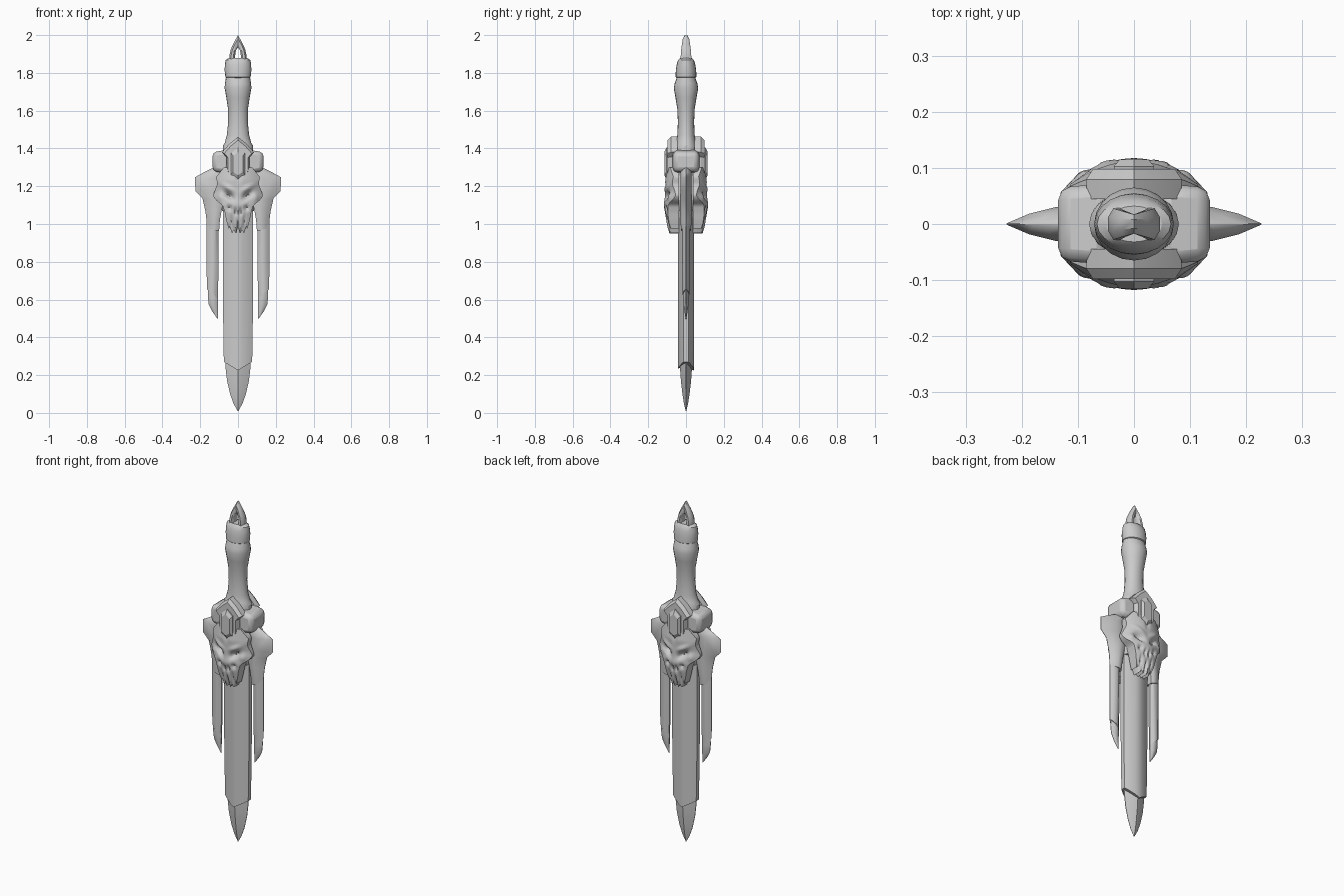
import bpy, bmesh, math

if "Cube" in bpy.data.objects:
    bpy.data.objects.remove(bpy.data.objects["Cube"])


def finish(name, bm, mirror=None, angle=32, bevel=0):
    bmesh.ops.recalc_face_normals(bm, faces=bm.faces)
    me = bpy.data.meshes.new(name)
    bm.to_mesh(me)
    bm.free()
    ob = bpy.data.objects.new(name, me)
    bpy.context.collection.objects.link(ob)
    bpy.ops.object.select_all(action='DESELECT')
    ob.select_set(True)
    bpy.context.view_layer.objects.active = ob
    if bevel:
        b = ob.modifiers.new("bevel", 'BEVEL')
        b.width, b.segments = bevel, 2
    if mirror is not None:
        m = ob.modifiers.new("mirror", 'MIRROR')
        m.use_axis = [i == mirror for i in range(3)]
    bpy.ops.object.shade_smooth_by_angle(angle=math.radians(angle))
    return ob


def loft(name, rings, **kw):
    bm = bmesh.new()
    vs = [[bm.verts.new(p) for p in r] for r in rings]
    n = len(rings[0])
    for a, b in zip(vs, vs[1:]):
        for i in range(n):
            bm.faces.new((a[i], a[(i + 1) % n], b[(i + 1) % n], b[i]))
    bm.faces.new(vs[0])
    bm.faces.new(vs[-1])
    return finish(name, bm, **kw)


def slab(name, rows, shape, **kw):
    """Rows are (x_a, z_a, x_b, z_b, half thickness); shape is thickness across."""
    rings = []
    for xa, za, xb, zb, th in rows:
        side = [(xa + (xb - xa) * t, th * f, za + (zb - za) * t) for t, f in shape]
        rings.append(side + [(x, -y, z) for x, y, z in reversed(side)])
    return loft(name, rings, **kw)


def lathe(name, rows, n=20, **kw):
    return loft(name, [[(rx * math.cos(2 * math.pi * i / n), ry * math.sin(2 * math.pi * i / n), z)
                        for i in range(n)] for z, rx, ry in rows], **kw)


def plate(name, half, y0, y1, inset=1.0, **kw):
    """Half outline mirrored in x, extruded from y0 to y1."""
    pts = half + [(-x, z) for x, z in reversed(half) if x > 0.001]
    cz = sum(z for x, z in pts) / len(pts)
    return loft(name, [[(x, y0, z) for x, z in pts],
                       [(x, y0 + (y1 - y0) * .65, z) for x, z in pts],
                       [(x * inset, y1, cz + (z - cz) * inset) for x, z in pts]], mirror=1, **kw)


def interp(table, z):
    for (z0, a), (z1, b) in zip(table, table[1:]):
        if z <= z0 and z >= z1:
            return a + (b - a) * (z0 - z) / (z0 - z1)
    return table[-1][1] if z < table[-1][0] else table[0][1]


# Blade: ridged bar whose lower end comes to a shallow V, and a leaf-shaped point
bm_rows = [(1.2, .08), (.9, .08), (.6, .08), (.27, .075)]
ridge = [(0, .3), (.12, .55), (.35, .92), (.5, 1), (.65, .92), (.88, .55), (1, .3)]
rings = []
for z, w in bm_rows:
    side = [((2 * t - 1) * w, .043 * f,
             z - (.045 * (1 - abs(2 * t - 1)) if z < .5 else 0)) for t, f in ridge]
    rings.append(side + [(x, -y, q) for x, y, q in reversed(side)])
loft("blade", rings, angle=25)
leaf = [(0, .06), (.25, .65), (.5, 1), (.75, .65), (1, .06)]
slab("blade_tip", [(-w, z, w, z, th) for z, w, th in
     [(.32, .066, .034), (.24, .066, .032), (.17, .058, .027), (.1, .042, .019),
      (.05, .024, .011), (.01, .002, .001)]], leaf)

# Side prongs with slanted ends and small claws
prong = [(0, .25), (.25, .9), (.5, 1), (.75, .75), (1, .1)]
slab("side_prong", [(.103, 1.05, .166, 1.05, .021), (.103, .8, .166, .8, .02),
                    (.106, .605, .165, .655, .018)], prong, mirror=0)
slab("prong_tip", [(.108, .66, .156, .68, .014), (.105, .6, .16, .62, .016),
                   (.107, .565, .155, .575, .013), (.107, .53, .138, .54, .008),
                   (.106, .498, .11, .5, .002)], prong, mirror=0)

# Flared guards
slab("side_guard", [(.07, 1.305, .135, 1.297, .022), (.07, 1.27, .18, 1.274, .029),
                    (.07, 1.24, .227, 1.248, .03), (.07, 1.18, .226, 1.175, .03),
                    (.075, 1.13, .188, 1.135, .031), (.085, 1.08, .173, 1.07, .031),
                    (.096, 1.02, .168, 1.03, .03), (.1, .962, .166, .98, .026)],
     [(0, .7), (.2, 1), (.45, 1), (.75, .6), (1, .04)], mirror=0, angle=40)

# Central hub and rounded shoulders
lathe("hub", [(1.07, .085, .06), (1.14, .1, .08), (1.3, .095, .085), (1.37, .08, .08),
              (1.395, .065, .06)], n=12)
bm = bmesh.new()
bmesh.ops.create_cube(bm, size=1)
for v in bm.verts:
    out = v.co.x > 0
    v.co = (.135 if out else .045, v.co.y * (.13 if out else .145),
            1.33 + v.co.z * (.1 if out else .13))
finish("shoulder", bm, mirror=0, bevel=.022, angle=40)

# Beast skull: sculpted height field with sockets, brow, snout and fangs
width = [(1.3, .075), (1.25, .115), (1.21, .11), (1.15, .133), (1.125, .115), (1.1, .082),
         (1.06, .07), (1.02, .062), (.97, .05)]
depth = [(1.3, .1), (1.23, .112), (1.17, .108), (1.1, .118), (1.06, .112), (1.0, .1), (.97, .088)]
features = [(.048, 1.15, .022, .014, -.032, .5), (.05, 1.19, .035, .012, .012, .5),
            (.013, 1.065, .008, .016, -.016, 0), (.045, 1.085, .012, .012, -.016, 0),
            (.095, 1.14, .016, .02, .01, 0), (.035, 1.01, .007, .03, -.01, 0),
            (0, 1.245, .012, .03, -.008, 0), (0, .99, .006, .025, -.01, 0)]
fang = [(1, .005), (.85, .012), (.62, -.022), (.45, .0), (.2, -.022), (0, .015)]
R, C = 34, 28
bm = bmesh.new()
grid = []
for r in range(R + 1):
    row = []
    for c in range(C + 1):
        u = 2 * c / C - 1
        z = 1.3 - .33 * r / R
        x = u * interp(width, z)
        y = interp(depth, z) - 3.2 * x * x
        for fx, fz, sx, sz, h, tilt in features:
            dx = abs(x) - fx
            dz = z - fz - tilt * dx
            y += h * math.exp(-(dx / sx) ** 2 - (dz / sz) ** 2)
        z += interp(fang, abs(u)) * max(0, (r / R - .8) / .2)
        row.append(bm.verts.new((x, -y, z)))
    grid.append(row)
for a, b in zip(grid, grid[1:]):
    for i in range(C):
        bm.faces.new((a[i], a[i + 1], b[i + 1], b[i]))
ext = bmesh.ops.extrude_edge_only(bm, edges=[e for e in bm.edges if e.is_boundary])
for v in ext["geom"]:
    if isinstance(v, bmesh.types.BMVert):
        v.co.y = -.038
bmesh.ops.holes_fill(bm, edges=[e for e in bm.edges if e.is_boundary])
finish("skull", bm, mirror=1, angle=45)

# Pointed crest with a long faceted gem above each skull
plate("crest", [(0, 1.462), (.045, 1.425), (.085, 1.38), (.062, 1.355), (.06, 1.27), (.04, 1.23),
                (0, 1.22)], -.045, -.098, .86, angle=20)
plate("crest_gem", [(0, 1.405), (.036, 1.375), (.036, 1.26), (0, 1.235)], -.08, -.115, .72, angle=15)

# Waisted grip, pommel cap and pointed loop
lathe("grip", [(1.37, .08, .06), (1.415, .08, .058), (1.43, .07, .052), (1.47, .059, .046),
               (1.54, .052, .043), (1.61, .053, .046), (1.67, .062, .056), (1.72, .071, .065),
               (1.745, .069, .06), (1.775, .064, .049)])
lathe("pommel", [(1.772, .058, .046), (1.778, .067, .055), (1.815, .071, .054), (1.845, .069, .049),
                 (1.868, .066, .042), (1.878, .05, .032)])
slab("pommel_loop", [(.045, 1.85, .014, 1.85, .029), (.046, 1.89, .015, 1.885, .028),
                     (.038, 1.925, .014, 1.905, .026), (.022, 1.96, .008, 1.925, .022),
                     (0, 2.0, 0, 1.932, .017)],
     [(0, .45), (.3, 1), (.7, 1), (1, .6)], mirror=0, angle=40)
